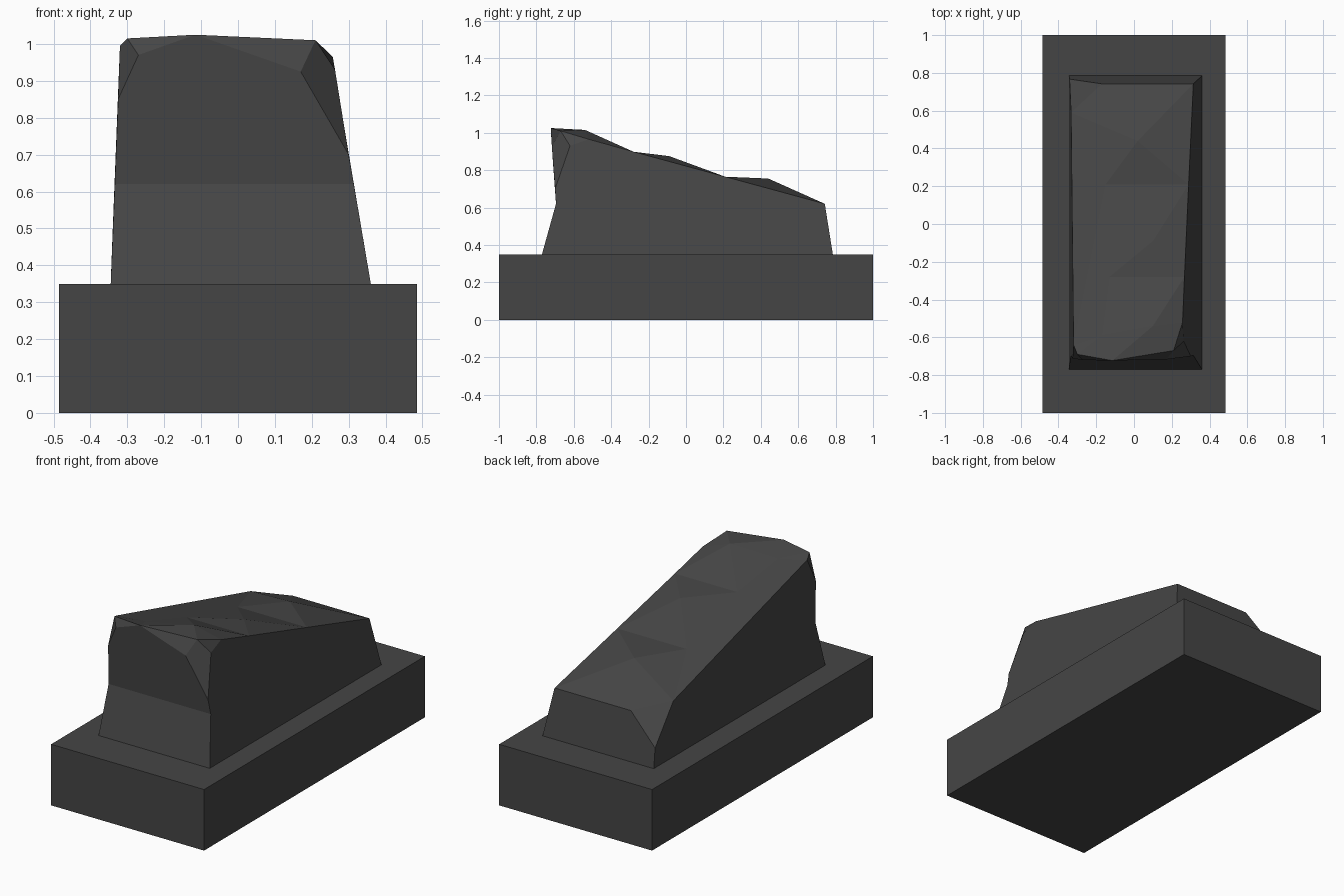
import bpy, bmesh
from mathutils import Vector
from mathutils.geometry import delaunay_2d_cdt

if "Cube" in bpy.data.objects:
    bpy.data.objects.remove(bpy.data.objects["Cube"])

mat = bpy.data.materials.new("dark grey stone")
mat.diffuse_color = (0.06, 0.06, 0.06, 1)
mat.use_nodes = True
mat.node_tree.nodes["Principled BSDF"].inputs["Base Color"].default_value = mat.diffuse_color


def finish(name, bm):
    bmesh.ops.recalc_face_normals(bm, faces=bm.faces[:])
    me = bpy.data.meshes.new(name)
    bm.to_mesh(me)
    bm.free()
    me.materials.append(mat)
    ob = bpy.data.objects.new(name, me)
    bpy.context.collection.objects.link(ob)


# Rectangular plinth
bm = bmesh.new()
bmesh.ops.create_cube(bm, size=1)
for v in bm.verts:
    v.co = (v.co.x * 0.97, v.co.y * 2, (v.co.z + 0.5) * 0.35)
finish("plinth", bm)


# Rough stone: height of the sloping top plane
def slope(y):
    return 0.62 + (0.742 - y) * 0.272


P = {
    # foot and front crease
    "b0": (-.345, -.77, .35), "b1": (.36, -.77, .35),
    "b2": (.36, .785, .35), "b3": (-.345, .785, .35),
    "cl": (-.334, -.695, .62), "cr": (.314, -.695, .62),
    # chipped front corners
    "r1": (.30, -.70, .70), "r2": (.17, -.717, .925), "r3": (.263, -.62, .93),
    "l1": (-.325, -.712, .85), "l2": (-.27, -.72, .97),
    # top rim
    "t0": (-.115, -.723, 1.025), "t1": (.21, -.67, 1.01), "t2": (.257, -.52, .965),
    "t3": (.267, -.28, slope(-.28)), "t4": (.289, .21, slope(.21)),
    "t5": (.314, .742, .62), "t6": (-.17, .742, .62),
    "t7": (-.333, .59, slope(.59)), "t8": (-.32, -.64, .995), "t9": (-.30, -.69, 1.015),
    # chipped back corner
    "k": (-.341, .767, .46),
    # bumps and hollows on the top
    "p0": (.02, .44, .755), "p1": (-.15, .21, slope(.21)), "p2": (.1, -.09, .875),
    "p3": (-.13, -.28, slope(-.28)), "p4": (.1, -.54, 1.015), "p5": (-.17, -.59, slope(-.59)),
}
faces = [
    "b0 b1 b2 b3", "b0 b1 cr cl",
    "cl cr r1 r2 t0 l2 l1",               # front
    "r1 r3 t1 r2", "r2 t1 t0", "r3 t2 t1",  # right chips
    "l1 l2 t9 t8", "l2 t0 t9",            # left chips
    "b1 b2 t5 t4 t3 t2 r3 r1 cr",         # right side
    "b0 cl l1 t8 t7 k b3",                # left side
    "b2 b3 k t6 t5", "k t7 t6",           # back
]
bm = bmesh.new()
V = {n: bm.verts.new(c) for n, c in P.items()}
for f in faces:
    bm.faces.new([V[n] for n in f.split()])

# Triangulated uneven top
names = [f"t{i}" for i in range(10)] + [f"p{i}" for i in range(6)]
res = delaunay_2d_cdt([Vector(P[n][:2]) for n in names], [], [list(range(10))], 1, 1e-5)
for tri in res[2]:
    bm.faces.new([V[names[res[3][i][0]]] for i in tri])
finish("rough_stone", bm)
